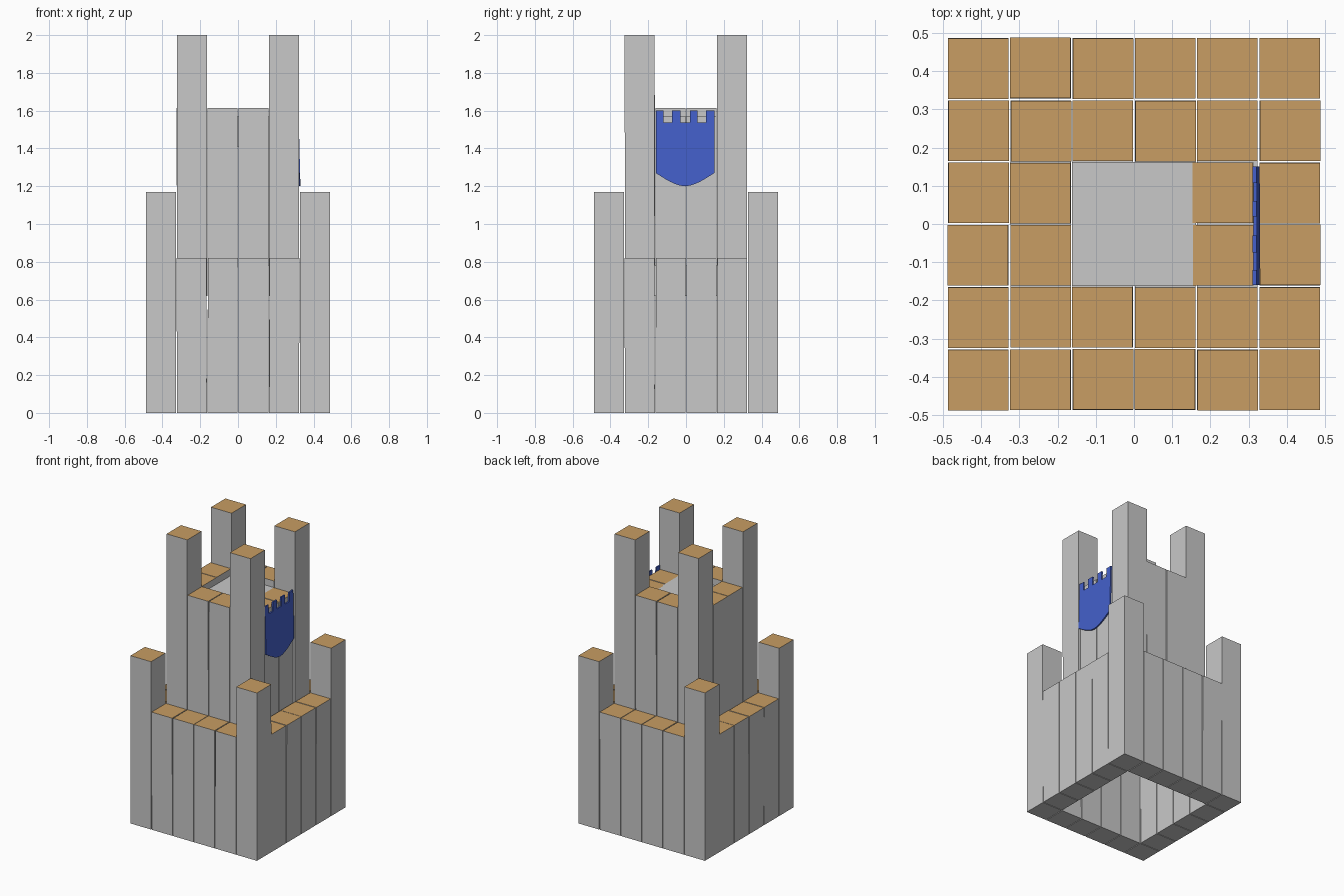
import bpy, bmesh, math, random

if "Cube" in bpy.data.objects:
    bpy.data.objects.remove(bpy.data.objects["Cube"])

random.seed(4)
PITCH, W = 0.163, 0.1585


def material(name, rgb):
    m = bpy.data.materials.new(name)
    m.diffuse_color = (*rgb, 1)
    m.use_nodes = True
    m.node_tree.nodes["Principled BSDF"].inputs["Base Color"].default_value = m.diffuse_color
    return m


GREY = material("grey bark", (0.58, 0.58, 0.58))
TAN = material("tan cut wood", (0.58, 0.34, 0.125))
BLUE = material("blue cloth", (0.058, 0.117, 0.60))


def finish(name, bm, mats):
    me = bpy.data.meshes.new(name)
    bm.to_mesh(me)
    bm.free()
    ob = bpy.data.objects.new(name, me)
    for m in mats:
        me.materials.append(m)
    bpy.context.collection.objects.link(ob)
    return ob


def beam(name, x, y, z0, z1, wx=W, wy=W, cut_top=True, lean=0.0):
    """Square beam; its upward face is cut wood when cut_top is set."""
    bm = bmesh.new()
    bmesh.ops.create_cube(bm, size=1)
    dx, dy = random.uniform(-lean, lean), random.uniform(-lean, lean)
    for v in bm.verts:
        top = v.co.z > 0
        v.co.x = x + v.co.x * wx + (dx if top else 0)
        v.co.y = y + v.co.y * wy + (dy if top else 0)
        v.co.z = z1 if top else z0
    bm.normal_update()
    for f in bm.faces:
        f.material_index = 1 if cut_top and f.normal.z > 0.9 else 0
    return finish(name, bm, [GREY, TAN])


def ring(name, n, z0, z_wall, z_corner):
    """Square ring of upright posts, n per side, with taller corners."""
    half = (n - 1) / 2
    for i in range(n):
        for j in range(n):
            ex, ey = i in (0, n - 1), j in (0, n - 1)
            if not (ex or ey):
                continue
            x, y, top = (i - half) * PITCH, (j - half) * PITCH, z_wall
            if ex and ey:
                top = z_corner
            elif n == 4 and i == n - 1:
                # posts behind the banner sit lower and further in
                x, top = 0.2335, 1.57
            kind = "corner_post" if ex and ey else "wall_post"
            beam(f"{name}_{kind}", x, y, z0, top, lean=0.0015)


# outer wall and inner tower
ring("outer", 6, 0.0, 0.82, 1.17)
ring("inner", 4, 0.78, 1.615, 2.0)

# lying floor beams of both storeys
for k in range(4):
    beam("lower_floor_beam", (k - 1.5) * PITCH, 0, 0.62, 0.78, wy=0.645, cut_top=False)
for k in (-0.5, 0.5):
    beam("upper_floor_beam", k * PITCH, 0, 1.41, 1.57, wx=0.162, wy=0.325, cut_top=False)

# banner: notched top, rounded lower edge, leaning slightly outward at the foot
outline = []
for a, b in ((-0.16, -0.12), (-0.075, -0.03), (0.02, 0.06), (0.107, 0.15)):
    outline += [(a, 1.537), (a, 1.6), (b, 1.6), (b, 1.537)]
outline = outline[1:-1]
for k in range(13):
    t = 1 - k / 6
    outline.append((-0.005 + 0.155 * t, 1.2 + 0.07 * (1 - math.cos(t * math.pi * 0.5)) ** 0.9))
bm = bmesh.new()
verts = [bm.verts.new((0.311 + 0.01 * (1.6 - z) / 0.4, y, z)) for y, z in outline]
face = bm.faces.new(verts)
new = bmesh.ops.extrude_face_region(bm, geom=[face])["geom"]
for v in new:
    if isinstance(v, bmesh.types.BMVert):
        v.co.x += 0.0095
bmesh.ops.recalc_face_normals(bm, faces=bm.faces)
finish("banner", bm, [BLUE])
